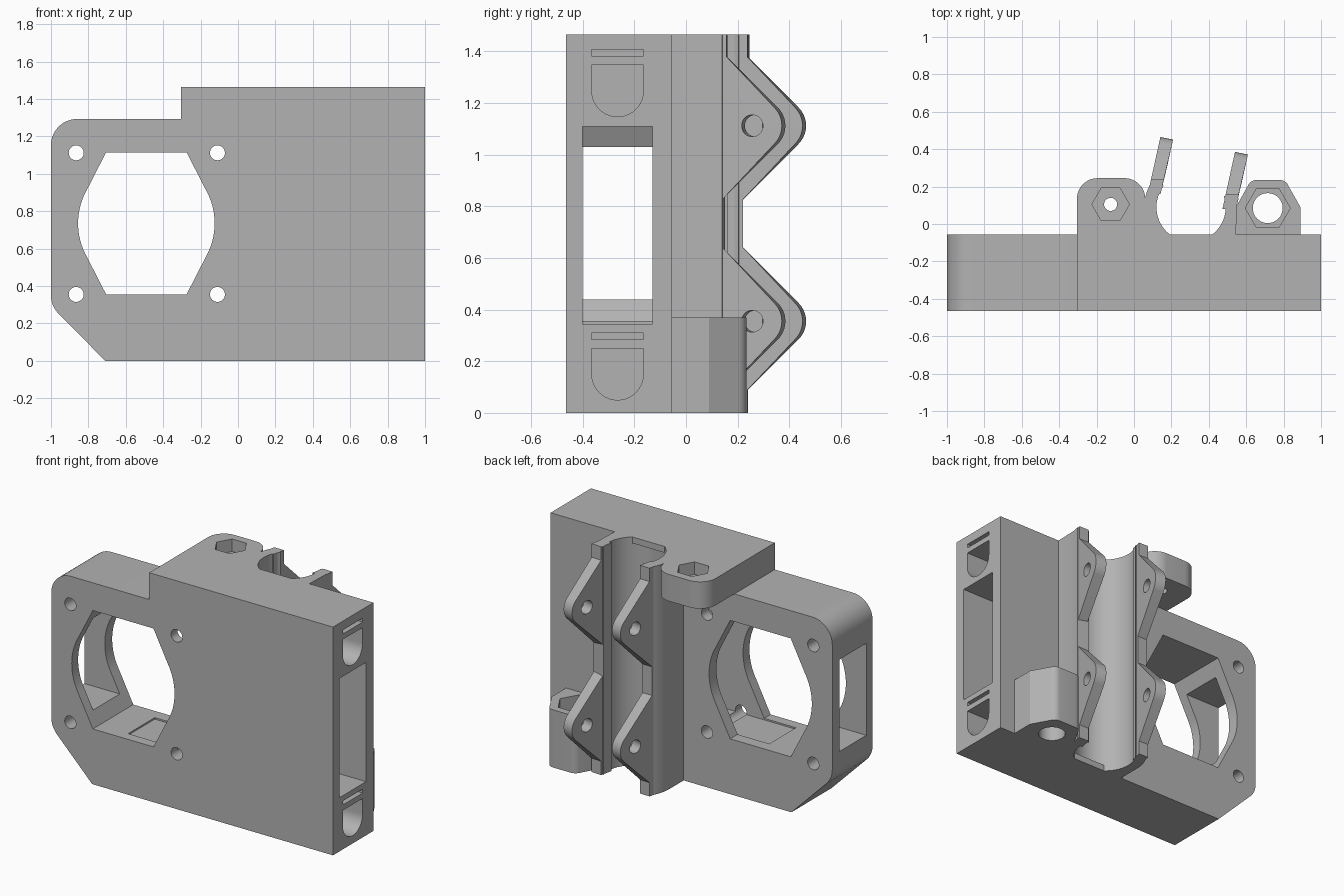
import bpy, bmesh, math
from mathutils import Vector

if "Cube" in bpy.data.objects:
    bpy.data.objects.remove(bpy.data.objects["Cube"])

grey = bpy.data.materials.new("grey plastic")
grey.diffuse_color = (0.45, 0.45, 0.45, 1)
grey.use_nodes = True
grey.node_tree.nodes["Principled BSDF"].inputs["Base Color"].default_value = grey.diffuse_color


def arc(cx, cy, r, a0, a1, n=12):
    """Points on a circle from angle a0 to a1 in degrees."""
    return [(cx + r * math.cos(math.radians(a0 + (a1 - a0) * i / n)),
             cy + r * math.sin(math.radians(a0 + (a1 - a0) * i / n))) for i in range(n + 1)]


def circle(cx, cy, r, n=32):
    return arc(cx, cy, r, 0, 360, n)[:-1]


def rect(a0, a1, b0, b1):
    return [(a0, b0), (a1, b0), (a1, b1), (a0, b1)]


def prism(name, pts, axis, lo, hi):
    """Extrude a 2D profile along an axis: x -> (y,z), y -> (x,z), z -> (x,y)."""
    place = {"x": lambda a, b, t: (t, a, b),
             "y": lambda a, b, t: (a, t, b),
             "z": lambda a, b, t: (a, b, t)}[axis]
    bm = bmesh.new()
    face = bm.faces.new([bm.verts.new(place(a, b, lo)) for a, b in pts])
    new = bmesh.ops.extrude_face_region(bm, geom=[face])["geom"]
    shift = Vector(place(0, 0, hi - lo))
    bmesh.ops.translate(bm, vec=shift, verts=[v for v in new if isinstance(v, bmesh.types.BMVert)])
    bmesh.ops.recalc_face_normals(bm, faces=bm.faces)
    mesh = bpy.data.meshes.new(name)
    bm.to_mesh(mesh)
    bm.free()
    mesh.materials.append(grey)
    ob = bpy.data.objects.new(name, mesh)
    bpy.context.collection.objects.link(ob)
    return ob


def cut(ob, pts, axis, lo, hi):
    """Subtract an extruded profile from an object."""
    tool = prism("cutter", pts, axis, lo, hi)
    tool.hide_render = True
    mod = ob.modifiers.new("cut", "BOOLEAN")
    mod.operation, mod.solver, mod.object = "DIFFERENCE", "EXACT", tool
    bpy.context.view_layer.objects.active = ob
    bpy.ops.object.modifier_apply(modifier=mod.name)
    bpy.data.objects.remove(tool)


H, BACK, FRONT, MID = 1.465, -0.055, -0.465, 0.733
CX, CY, R = 0.305, 0.09, 0.185           # bearing channel

# Main body: fan end on the left, taller block on the right
body = prism("body", [(-0.71, 0), (1, 0), (1, H), (-0.305, H), (-0.305, 1.293)]
             + arc(-0.86, 1.153, 0.14, 90, 180) + arc(-0.86, 0.35, 0.14, 180, 225, 6),
             "y", FRONT, BACK)

# Fan opening: round sides running out tangentially to flat top and bottom
FX = -0.49
opening = ([(FX + 0.215, 1.115), (FX - 0.215, 1.115)] + arc(FX, MID + 0.002, 0.365, 150, 210, 16)
           + [(FX - 0.215, 0.355), (FX + 0.215, 0.355)] + arc(FX, MID + 0.002, 0.365, -30, 30, 16))
cut(body, opening, "y", -0.6, 0.1)

# Fan screw holes
for x in (-0.865, -0.11):
    for z in (0.355, 1.112):
        cut(body, circle(x, z, 0.04), "y", -0.6, 0.1)

# Side windows: tall duct on the right, shorter window on the left
cut(body, rect(-0.4, -0.13, 0.345, 1.11), "x", -0.5, 1.1)
cut(body, rect(-0.4, -0.13, 0.44, 1.03), "x", -1.1, -0.6)

# Belt pockets with a thin slot above each
for z in (0.05, 1.147):
    cut(body, arc(-0.265, z + 0.1, 0.1, 180, 360, 20) + [(-0.165, z + 0.2), (-0.365, z + 0.2)],
        "x", 0.55, 1.1)
    cut(body, rect(-0.365, -0.165, z + 0.235, z + 0.26), "x", 0.55, 1.1)

# Channel trough in the back, with a small stop left at each end
cut(body, circle(CX, CY, R, 48), "z", 0.04, H - 0.04)

# Clamp walls either side of the channel
aL = 180 + math.degrees(math.asin((CY - BACK) / R))
aR = -math.degrees(math.asin((CY - BACK) / R))
left_wall = prism("clamp_wall_left", arc(CX, CY, R, aL, 142, 20)
                  + arc(CX, CY, 0.25, 149, 180, 8) + [(0.055, BACK)], "z", 0, H)
right_wall = prism("clamp_wall_right", arc(CX, CY, R, aR, 19, 20)
                   + [(0.56, 0.14), (0.55, 0.10), (0.545, BACK)], "z", 0, H)


def flange(name, base, x0, x1):
    """Wavy leaning clamp flange with two rounded, drilled ears."""
    lower = base - 0.06
    r, tip = 0.1, base + 0.245
    d = r * math.sqrt(0.5)

    def ear(z):
        return arc(tip - r, z, r, -45, 45, 10)
    run = tip - r + d - base                # 45 degree rise from base to ear
    z1, z2 = 0.355, 1.112
    pts = ([(lower, 0), (base + 0.02, 0), (base + 0.02, z1 - d - run + 0.02)] + ear(z1)
           + [(base, z1 + d + run), (base, z2 - d - run)] + ear(z2)
           + [(base + 0.02, z2 + d + run - 0.02), (base + 0.02, H), (lower, H)])
    ob = prism(name, pts, "x", x0, x1)
    for z in (z1, z2):
        cut(ob, circle(base + 0.13, z, 0.042), "x", x0 - 0.1, x1 + 0.1)
    for v in ob.data.vertices:              # lean outwards
        y = v.co.y
        v.co.y -= (v.co.x - x0) * 0.2 * min(1, max(0, (y - base) / 0.1))
        v.co.x += (y - base) * 0.22
    return ob


left_flange = flange("clamp_flange_left", 0.22, 0.087, 0.155)
right_flange = flange("clamp_flange_right", 0.14, 0.486, 0.555)

# Upper nut boss
boss = prism("upper_nut_boss", [(-0.305, BACK), (0.06, BACK)] + arc(-0.05, 0.135, 0.11, 0, 90)
             + arc(-0.195, 0.135, 0.11, 90, 180), "z", 1.293, H)
cut(boss, circle(-0.125, 0.105, 0.1, 6), "z", H - 0.08, H + 0.1)
cut(boss, circle(-0.125, 0.105, 0.035), "z", 1, 2)

# Lower nut boss
lug = prism("lower_nut_boss", [(0.545, BACK), (0.89, BACK), (0.89, 0.09), (0.822, 0.21)]
            + arc(0.78, 0.185, 0.05, 30, 90, 6) + arc(0.655, 0.185, 0.05, 90, 150, 6)
            + [(0.545, 0.09)], "z", 0, 0.37)
cut(lug, circle(0.715, 0.085, 0.12, 6), "z", 0.25, 0.5)
cut(lug, circle(0.715, 0.085, 0.08), "z", -0.1, 0.5)

# Smooth curved surfaces, keep edges sharp
bpy.ops.object.select_all(action="DESELECT")
for ob in (body, left_wall, right_wall, left_flange, right_flange, boss, lug):
    ob.select_set(True)
bpy.context.view_layer.objects.active = body
bpy.ops.object.shade_smooth_by_angle(angle=math.radians(25))
